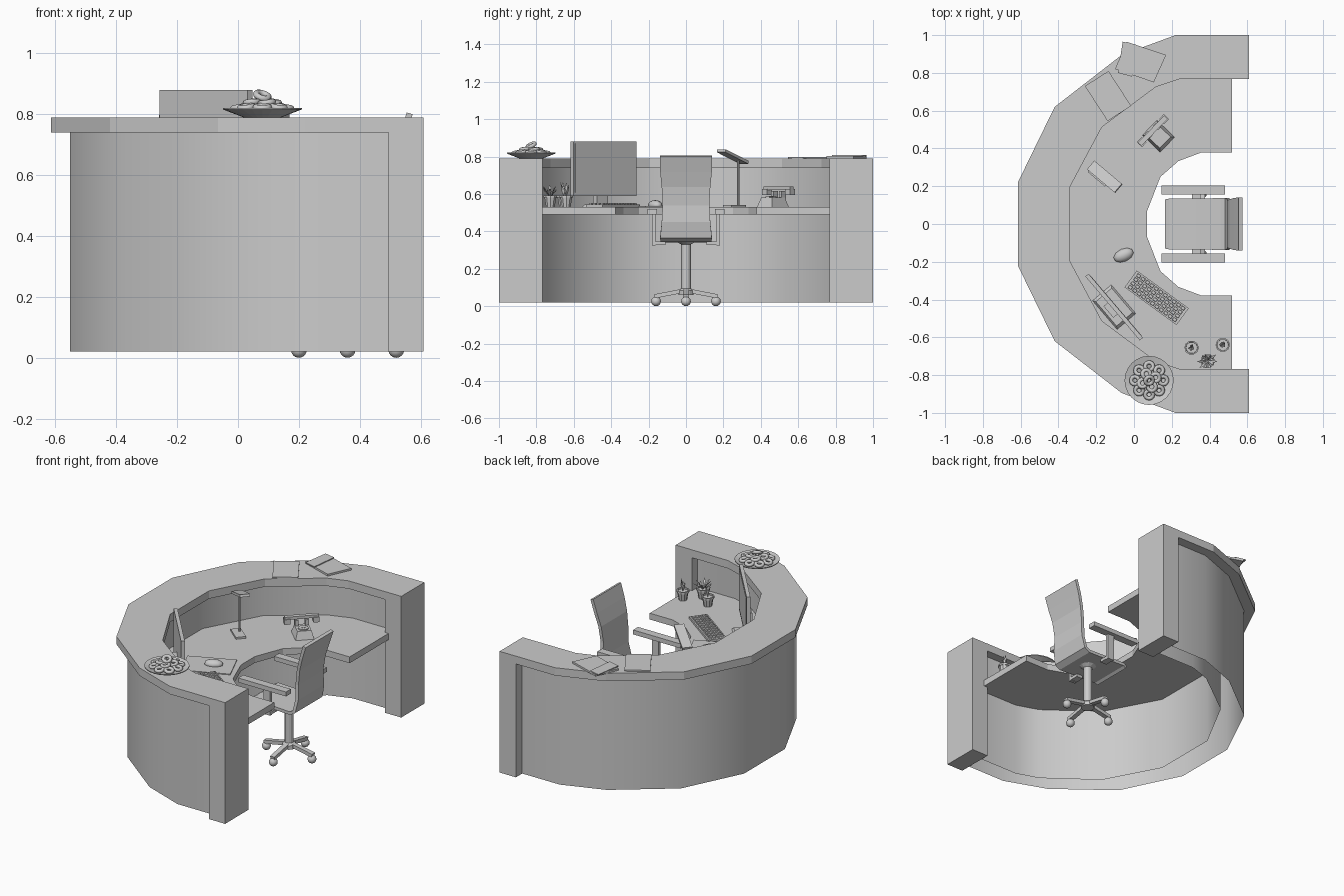
import bpy, bmesh, random
from math import sin, cos, pi, radians, atan2, hypot
from mathutils import Vector, Matrix

if "Cube" in bpy.data.objects:
    bpy.data.objects.remove(bpy.data.objects["Cube"])
random.seed(4)

def make(name, verts, faces, smooth=False, fix=True):
    me = bpy.data.meshes.new(name)
    me.from_pydata([tuple(v) for v in verts], [], faces)
    if fix:
        bm = bmesh.new(); bm.from_mesh(me)
        bmesh.ops.recalc_face_normals(bm, faces=bm.faces)
        bm.to_mesh(me); bm.free()
    for p in me.polygons:
        p.use_smooth = smooth
    ob = bpy.data.objects.new(name, me)
    bpy.context.collection.objects.link(ob)
    return ob

def prism(name, pts, z0, z1):
    n = len(pts)
    v = [(x, y, z0) for x, y in pts] + [(x, y, z1) for x, y in pts]
    f = [list(range(n)), list(range(n, 2 * n))]
    f += [(i, (i + 1) % n, n + (i + 1) % n, n + i) for i in range(n)]
    return make(name, v, f)

def box(name, c, size, rz=0, tilt=0, taper=1):
    # tilt is about the local y axis, taper scales the top face
    m = Matrix.Translation(c) @ Matrix.Rotation(rz, 4, 'Z') @ Matrix.Rotation(tilt, 4, 'Y')
    v = []
    for z in (-1, 1):
        t = taper if z > 0 else 1
        v += [m @ Vector((x * t * size[0] / 2, y * t * size[1] / 2, z * size[2] / 2))
              for x, y in ((-1, -1), (1, -1), (1, 1), (-1, 1))]
    return make(name, v, [(0, 1, 2, 3), (4, 5, 6, 7), (0, 1, 5, 4), (1, 2, 6, 5), (2, 3, 7, 6), (3, 0, 4, 7)])

def lathe(name, c, prof, n=16, smooth=False):
    v = [(c[0] + r * cos(2 * pi * i / n), c[1] + r * sin(2 * pi * i / n), z) for r, z in prof for i in range(n)]
    f = [(k * n + i, k * n + (i + 1) % n, (k + 1) * n + (i + 1) % n, (k + 1) * n + i)
         for k in range(len(prof) - 1) for i in range(n)]
    f += [list(range(n)), list(range(len(v) - n, len(v)))]
    return make(name, v, f, smooth)

def ball(name, c, s, rz=0, seg=12):
    bm = bmesh.new()
    m = Matrix.Translation(c) @ Matrix.Rotation(rz, 4, 'Z') @ Matrix.Diagonal((*s, 1))
    bmesh.ops.create_uvsphere(bm, u_segments=seg, v_segments=8, radius=1, matrix=m)
    me = bpy.data.meshes.new(name); bm.to_mesh(me); bm.free()
    for p in me.polygons:
        p.use_smooth = True
    bpy.context.collection.objects.link(bpy.data.objects.new(name, me))

def mirrored(half):
    return half + [(x, -y) for x, y in reversed(half)]

def offset(pts, d):
    # mitred offset of an open polyline
    out = []
    P = [Vector(p) for p in pts]
    for i, p in enumerate(P):
        a = (P[i] - P[i - 1]).normalized() if i else (P[1] - P[0]).normalized()
        b = (P[i + 1] - P[i]).normalized() if i < len(P) - 1 else a
        na, nb = Vector((-a.y, a.x)), Vector((-b.y, b.x))
        m = (na + nb).normalized()
        q = p + m * (d / m.dot(na))
        out.append((q.x, q.y))
    return out

# Counter top, end blocks, wall
outer = mirrored([(.5, 1), (.22, 1), (-.065, .895), (-.42, .62), (-.615, .22)])
inner = mirrored([(.5, .767), (.24, .767), (.115, .725), (-.17, .513), (-.34, .195)])
prism("counter_top", outer + inner[::-1], .74, .79)
for s in (1, -1):
    box("end_block", (.5525, s * .884, .405), (.115, .233, .77))
wall_in = offset(inner, -.055)
for nm, line in (("outer_wall", offset(outer, .063)), ("inner_wall", wall_in)):
    n = len(line)
    make(nm, [(x, y, .02) for x, y in line] + [(x, y, .745) for x, y in line],
         [(i, i + 1, n + i + 1, n + i) for i in range(n - 1)], True)

# Desk surface
desk_in = mirrored([(.52, .378), (.355, .378), (.235, .333), (.14, .25), (.07, .07)])
back = [(.52, wall_in[0][1])] + wall_in[1:-1] + [(.52, wall_in[-1][1])]
prism("desk_surface", back + desk_in[::-1], .49, .53)

# Chair: continuous seat and back sheet, given thickness
prof = [(.17, .35, .13), (.19, .362, .135), (.33, .357, .135), (.46, .352, .137), (.49, .37, .138),
        (.505, .45, .13), (.502, .54, .125), (.515, .64, .13), (.538, .72, .138), (.564, .803, .14)]
v = [(x, s * w, z) for x, z, w in prof for s in (-1, 1)]
chair = make("chair_seat_and_back", v, [(2 * i, 2 * i + 1, 2 * i + 3, 2 * i + 2) for i in range(len(prof) - 1)])
sol = chair.modifiers.new("thickness", 'SOLIDIFY'); sol.thickness = .02; sol.offset = 0
cx = .36
lathe("chair_column", (cx, 0), [(.04, .06), (.04, .085), (.026, .095), (.026, .33), (.05, .345)], 12)
for k in range(4):
    a = k * pi / 2
    box("chair_foot", (cx + .085 * cos(a), .085 * sin(a), .069), (.17, .03, .022), a, radians(11))
    ball("caster", (cx + .16 * cos(a), .16 * sin(a), .026), (.026, .026, .026))
for s in (1, -1):
    box("armrest", (.313, s * .18, .505), (.335, .05, .028))
    box("armrest_post", (.33, s * .172, .41), (.045, .018, .17))
    box("armrest_bracket", (.33, s * .145, .337), (.045, .072, .018))

# Monitor
ma = atan2(.29, .34)
nx, ny = cos(ma), sin(ma)
mc = Vector((-.105, -.44, 0))
nv = Vector((nx, ny, 0))
box("monitor_casing", mc + Vector((0, 0, .735)), (.022, .445, .29), ma)
box("monitor_screen", mc + nv * .011 + Vector((0, 0, .738)), (.004, .42, .262), ma)
box("monitor_neck", mc - nv * .025 + Vector((0, 0, .61)), (.03, .08, .16), ma)
box("monitor_base", mc + Vector((0, 0, .537)), (.13, .2, .014), ma, 0, .85)

# Keyboard with keys
ka = atan2(-.2, .275)
kx, ky = Vector((cos(ka), sin(ka), 0)), Vector((-sin(ka), cos(ka), 0))
kc = Vector((.0875, -.435, 0)) + ky * .055
box("keyboard", kc + Vector((0, 0, .537)), (.34, .11, .014), ka)
for r in range(4):
    for c in range(11):
        box("key", kc + kx * (c - 5) * .029 + ky * (r - 1.5) * .025 + Vector((0, 0, .547)),
            (.022, .018, .008), ka, 0, .8)

# Mouse and mat
box("mouse_mat", (-.075, -.185, .5325), (.29, .2, .006), radians(24))
ball("mouse", (-.055, -.165, .54), (.056, .034, .027), radians(24), 10)

# Desk lamp
la = atan2(-.16, .19)
box("lamp_base", (-.18, .26, .536), (.12, .06, .012), la)
lathe("lamp_pole", (-.185, .28), [(.006, .53), (.006, .785)], 8)
box("lamp_head", (-.155, .25, .8), (.2, .06, .016), la, -radians(18))

# Telephone: tapered body, dial, cradle, handset
pa = radians(46)
px, py = Vector((cos(pa), sin(pa), 0)), Vector((-sin(pa), cos(pa), 0))
pc = Vector((.13, .465, 0))
box("phone_body", pc + Vector((0, 0, .555)), (.11, .13, .05), pa, 0, .75)
lathe("phone_dial", (pc - py * .015).to_2d(), [(.03, .578), (.03, .587), (.012, .587), (.012, .59)], 16)
for s in (1, -1):
    box("phone_cradle", pc + py * .042 + px * s * .03 + Vector((0, 0, .59)), (.02, .035, .05), pa)
    box("handset_end", pc + py * .042 + px * s * .085 + Vector((0, 0, .61)), (.036, .038, .032), pa)
box("handset_grip", pc + py * .042 + Vector((0, 0, .63)), (.2, .026, .018), pa)

# Potted plants
for (x, y), tall, spread in (((.305, -.655), .09, .022), ((.47, -.64), .08, .022), ((.39, -.725), .07, .06)):
    lathe("plant_pot", (x, y), [(.024, .53), (.033, .58), (.038, .58), (.038, .592), (.031, .592), (.03, .583)], 10)
    for k in range(10):
        a = 2 * pi * k / 10 + random.uniform(-.2, .2)
        r, h = spread * random.uniform(.5, 1), tall * random.uniform(.5, 1)
        d, t = Vector((cos(a), sin(a), 0)), Vector((-sin(a), cos(a), 0)) * .007
        b = Vector((x, y, .583))
        m, e = b + d * r * .6 + Vector((0, 0, h * .7)), b + d * r + Vector((0, 0, h))
        if e.y < -.763:
            e.y = -.763
        make("leaf", [b, m + t, e, m - t], [(0, 1, 2, 3)], fix=False)

# Plate of doughnuts
pl = (.08, -.828)
lathe("plate", pl, [(.06, .789), (.075, .795), (.13, .816), (.13, .821), (.07, .804)], 24)
def doughnut(x, y, z, tilt, turn):
    bpy.ops.mesh.primitive_torus_add(major_radius=.021, minor_radius=.0105, major_segments=14, minor_segments=8,
                                     location=(x, y, z), rotation=(tilt, 0, turn))
    bpy.context.object.name = "doughnut"
    bpy.ops.object.shade_smooth()
for k in range(8):
    a = 2 * pi * k / 8
    doughnut(pl[0] + .075 * cos(a), pl[1] + .075 * sin(a), .823, .2, a + pi / 2)
for k in range(4):
    a = 2 * pi * k / 4 + .4
    doughnut(pl[0] + .037 * cos(a), pl[1] + .037 * sin(a), .838, .15, a)
doughnut(pl[0], pl[1], .861, .5, .6)

# Magazines on the counter
prism("magazine", [(-.1, .82), (-.04, .965), (.17, .895), (.105, .75)], .79, .802)
prism("magazine_cover", [(-.085, .8), (-.06, .965), (.01, .95), (-.01, .78)], .802, .808)
prism("open_brochure", [(-.26, .73), (-.135, .81), (-.015, .625), (-.14, .545)], .79, .798)
